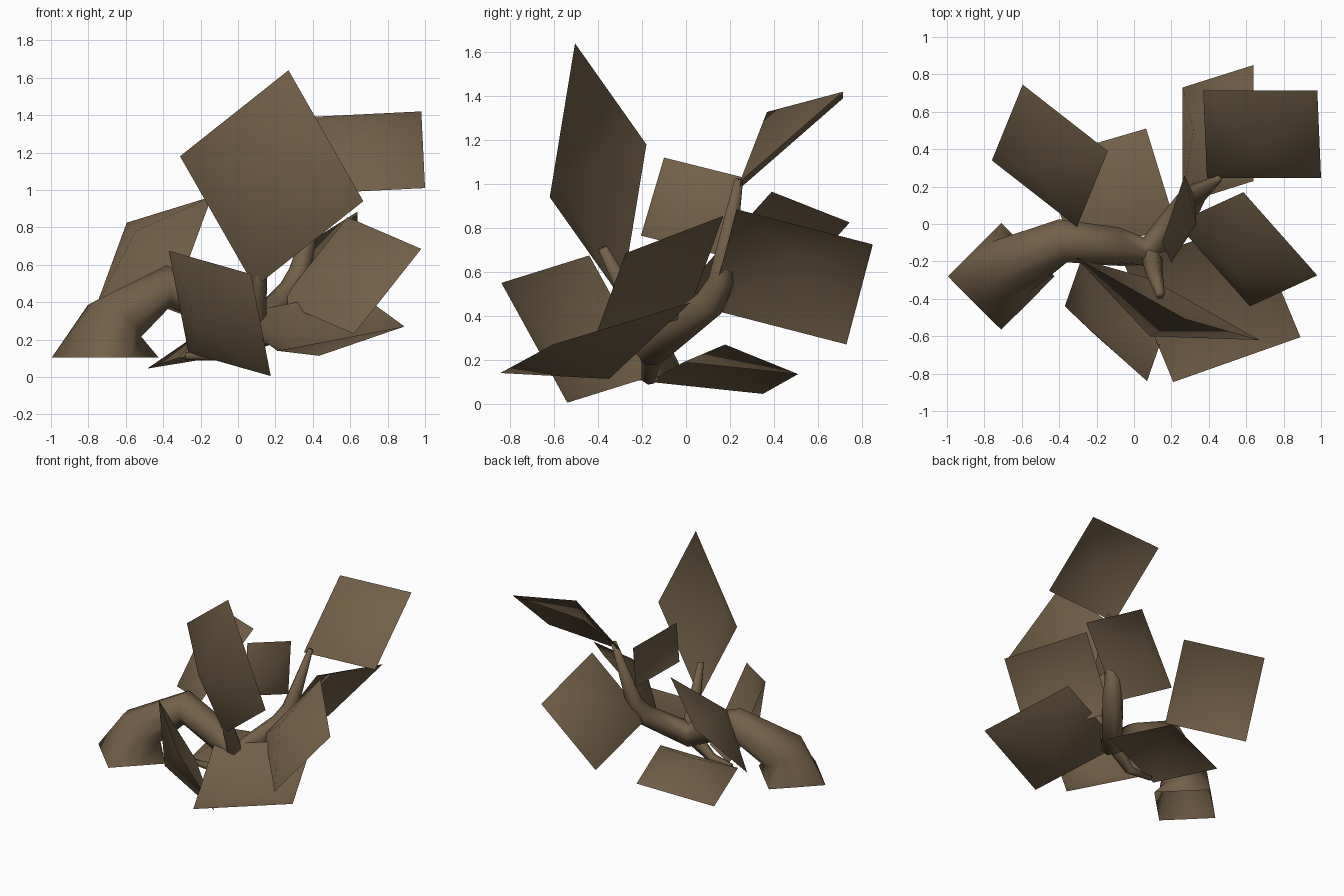
import bpy, bmesh, math
from mathutils import Vector

if "Cube" in bpy.data.objects:
    bpy.data.objects.remove(bpy.data.objects["Cube"])

bark = bpy.data.materials.new("brown bark")
bark.diffuse_color = (0.17, 0.115, 0.063, 1)
bark.use_nodes = True
bark.node_tree.nodes["Principled BSDF"].inputs["Base Color"].default_value = bark.diffuse_color


def finish(name, bm):
    """Turn a bmesh into a smooth shaded object with the single material."""
    me = bpy.data.meshes.new(name)
    bm.to_mesh(me)
    bm.free()
    me.materials.append(bark)
    for p in me.polygons:
        p.use_smooth = True
    ob = bpy.data.objects.new(name, me)
    bpy.context.collection.objects.link(ob)
    return ob


def leaf_card(name, p, a, b):
    """Square card given by a corner and its two neighbours, domed to a centre point."""
    p, a, b = Vector(p), Vector(a), Vector(b)
    e, f = a - p, b - p
    n = e.cross(f).normalized()
    apex = p + (e + f) / 2 + n * 0.275 * math.sqrt(e.length * f.length)
    bm = bmesh.new()
    ring = [bm.verts.new(v) for v in (p, a, a + f, b)]
    top = bm.verts.new(apex)
    for i in range(4):
        bm.faces.new((ring[i], ring[(i + 1) % 4], top))
    finish(name, bm)


def limb(name, path, sides=8, square_foot=False):
    """Tapered tube through (x, y, z, radius) points."""
    pts = [Vector(q[:3]) for q in path]
    bm = bmesh.new()
    rings, u = [], Vector((1, 0, 0))
    last = len(pts) - 1
    for i, c in enumerate(pts):
        d_in = (pts[i] - pts[max(i - 1, 0)]).normalized()
        d_out = (pts[min(i + 1, last)] - pts[i]).normalized()
        t = (d_in + d_out).normalized()
        if i == 0 and square_foot:
            t = Vector((0, 0, 1))
        u = (u - t * u.dot(t)).normalized()
        w = t.cross(u)
        ring = []
        for k in range(sides):
            r = path[i][3]
            if i == 0 and square_foot and k % 2:
                r *= 0.71
            ang = 2 * math.pi * k / sides
            ring.append(bm.verts.new(c + (u * math.cos(ang) + w * math.sin(ang)) * r))
        rings.append(ring)
    for r0, r1 in zip(rings, rings[1:]):
        for k in range(sides):
            j = (k + 1) % sides
            bm.faces.new((r0[k], r0[j], r1[j], r1[k]))
    bm.faces.new(rings[-1])
    finish(name, bm)


# Trunk: flared square foot, arching over and then up into the main branch
limb("trunk", [(-.71, -.28, .105, .285), (-.66, -.23, .30, .17), (-.38, -.09, .48, .12),
               (-.1, -.12, .37, .105), (.08, -.15, .26, .09), (.29, .11, .46, .075),
               (.33, .16, .56, .06), (.45, .24, 1.02, .02)], square_foot=True)

# Side branches
limb("front_branch", [(.09, -.15, .26, .06), (.11, -.27, .50, .045), (.14, -.38, .71, .025)], 6)
limb("low_twig", [(.06, -.15, .26, .06), (-.1, -.17, .12, .035), (-.28, -.15, .11, .02)], 6)

# Leaf cards: corner, neighbour, neighbour (dome rises along their cross product)
leaves = {
    "front_top_leaf": ((.27, -.505, 1.64), (-.31, -.18, 1.18), (.67, -.62, .94)),
    "back_top_leaf": ((.39, .245, .98), (1, .245, 1.01), (.37, .715, 1.39)),
    "back_right_leaf": ((.26, .11, .43), (.64, .23, .885), (.26, .73, .27)),
    "right_leaf": ((.225, .005, .40), (.62, -.44, .23), (.585, .17, .855)),
    "low_right_leaf": ((.21, -.845, .14), (-.05, -.22, .33), (.89, -.605, .27)),
    "front_leaf": ((-.37, -.44, .675), (-.265, -.14, .13), (.07, -.84, .55)),
    "back_left_leaf": ((-.595, .745, .825), (-.76, .34, .375), (-.14, .39, .965)),
    "low_back_leaf": ((-.485, .35, .045), (-.325, -.17, .1), (.065, .51, .135)),
    "small_upper_leaf": ((.15, -.1, 1.12), (.2, -.205, .765), (.27, .26, 1.03)),
}
for leaf_name, corners in leaves.items():
    leaf_card(leaf_name, *corners)
